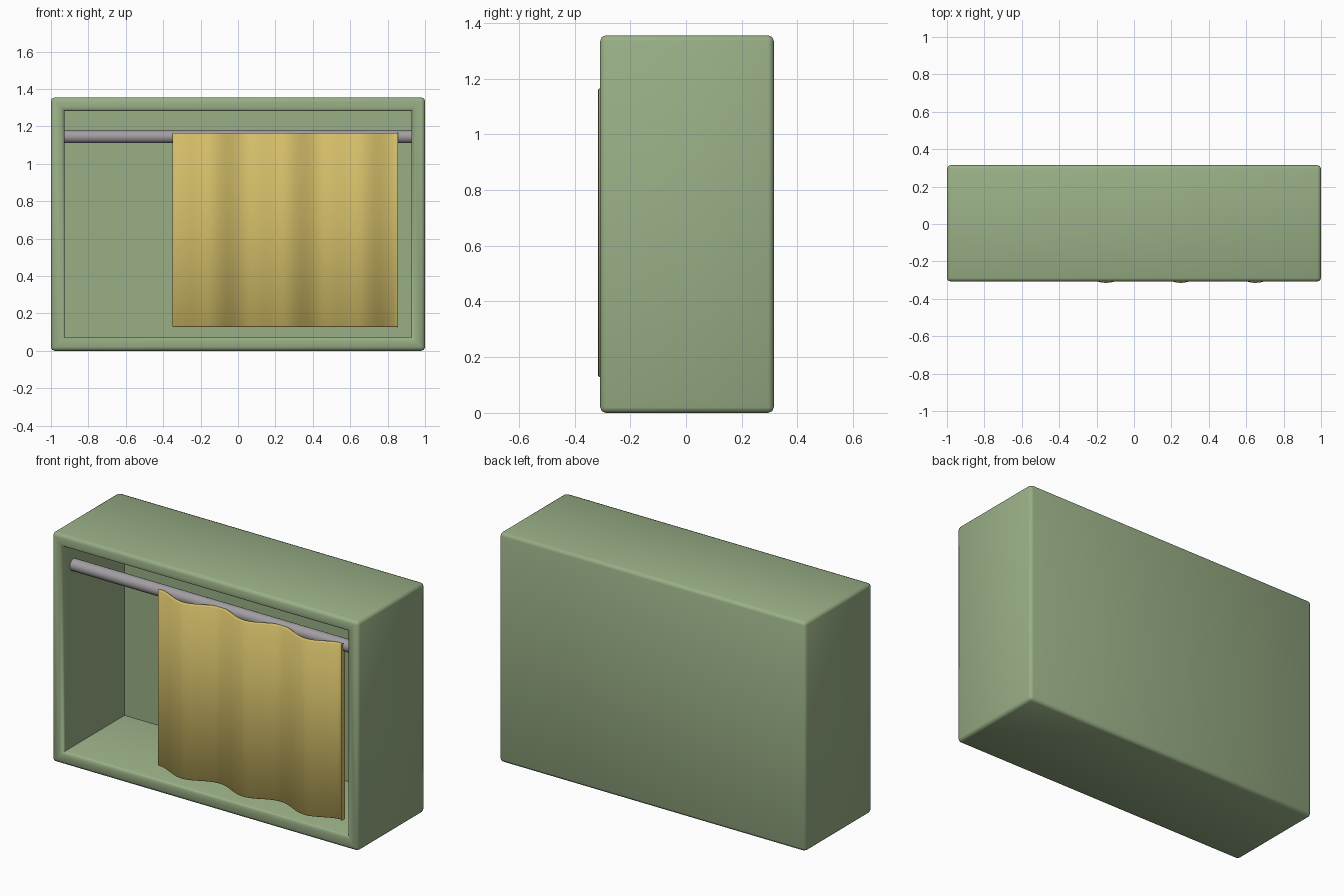
import bpy, bmesh, math
from mathutils import Vector

if "Cube" in bpy.data.objects:
    bpy.data.objects.remove(bpy.data.objects["Cube"])


def material(name, rgb):
    m = bpy.data.materials.new(name)
    m.diffuse_color = (*rgb, 1)
    m.use_nodes = True
    m.node_tree.nodes["Principled BSDF"].inputs["Base Color"].default_value = m.diffuse_color
    return m


def make_object(name, bm, mat, angle=40):
    bmesh.ops.recalc_face_normals(bm, faces=bm.faces)
    mesh = bpy.data.meshes.new(name)
    bm.to_mesh(mesh)
    bm.free()
    mesh.materials.append(mat)
    ob = bpy.data.objects.new(name, mesh)
    bpy.context.collection.objects.link(ob)
    bpy.ops.object.select_all(action='DESELECT')
    ob.select_set(True)
    bpy.context.view_layer.objects.active = ob
    bpy.ops.object.shade_smooth_by_angle(angle=math.radians(angle))
    return ob


green = material("sage green", (0.32, 0.43, 0.24))
yellow = material("mustard cloth", (0.65, 0.51, 0.14))
grey = material("grey metal", (0.36, 0.34, 0.36))

# open-fronted box with a deep cavity and softened edges
W, H, Y0, Y1, WALL, BACK = 2.0, 1.355, -0.308, 0.315, 0.073, 0.05
bm = bmesh.new()
bmesh.ops.create_cube(bm, size=1)
for v in bm.verts:
    v.co = Vector((v.co.x * W, Y0 + (v.co.y + 0.5) * (Y1 - Y0), (v.co.z + 0.5) * H))
bm.normal_update()
front = min(bm.faces, key=lambda f: f.normal.y)
bmesh.ops.inset_region(bm, faces=[front], thickness=WALL, use_even_offset=True)
inner = bmesh.ops.extrude_discrete_faces(bm, faces=[front])["faces"][0]
for v in inner.verts:
    v.co.y = Y1 - BACK
# leave the frame's mitre lines and the cavity's back edges unbevelled
edges = [e for e in bm.edges
         if len(e.link_faces) == 2 and e.calc_face_angle(0) > 0.5 and e not in inner.edges[:]]
bmesh.ops.bevel(bm, geom=edges, offset=0.02, offset_type='OFFSET', segments=2,
                profile=0.5, affect='EDGES', clamp_overlap=True)
make_object("box_frame", bm, green, 50)

# hanging rail, ends sunk slightly into the side walls
bpy.ops.mesh.primitive_cylinder_add(vertices=32, radius=0.035, depth=1.87,
                                    location=(0, -0.21, 1.145),
                                    rotation=(0, math.pi / 2, 0))
rail = bpy.context.object
rail.name = "hanging_rail"
rail.data.materials.append(grey)
bpy.ops.object.shade_smooth_by_angle(angle=math.radians(40))

# wavy curtain: closed cross-section extruded upward
X0, X1, Z0, Z1, THICK, N = -0.35, 0.855, 0.128, 1.165, 0.022, 60


def fold(x):
    return -0.283 + 0.032 * math.cos(2 * math.pi * (x - X0) / 0.4)


bm = bmesh.new()
xs = [X0 + (X1 - X0) * i / N for i in range(N + 1)]
rows = [[bm.verts.new((x, fold(x) + dy, z)) for x in xs]
        for dy, z in ((0, Z0), (0, Z1), (THICK, Z1), (THICK, Z0))]
for a in range(4):
    r, s = rows[a], rows[(a + 1) % 4]
    for i in range(N):
        bm.faces.new((r[i], r[i + 1], s[i + 1], s[i]))
for i in (0, N):
    bm.faces.new([r[i] for r in rows])
bm.normal_update()
rim = [e for e in bm.edges if e.calc_face_angle(0) > 0.8]
bmesh.ops.bevel(bm, geom=rim, offset=0.004, segments=1, affect='EDGES')
make_object("curtain", bm, yellow, 50)
